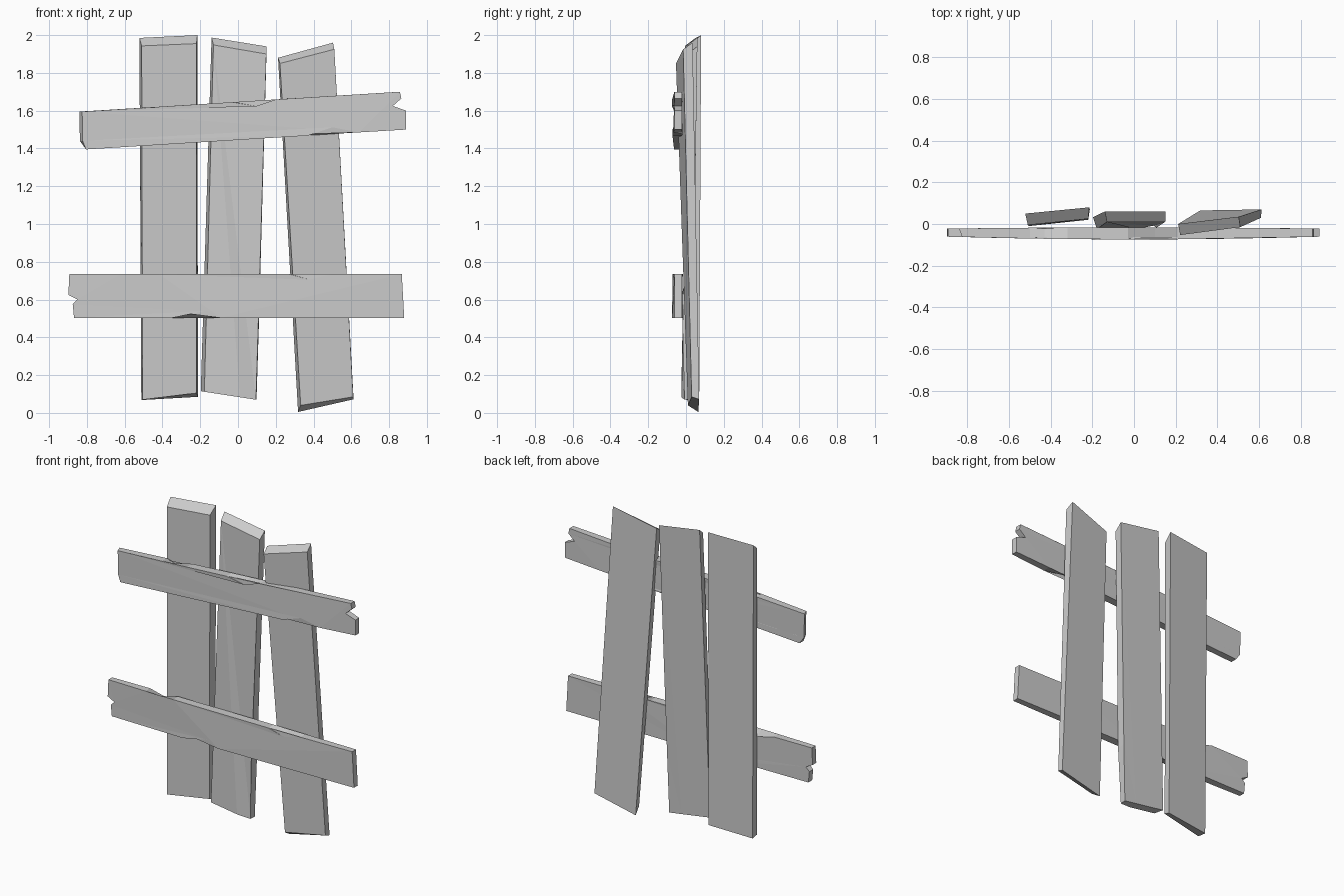
import bpy, bmesh


def slab(name, front, back):
    """Board made from matching front and back outlines of (x, y, z) points."""
    bm = bmesh.new()
    f = [bm.verts.new(p) for p in front]
    b = [bm.verts.new(p) for p in back]
    n = len(f)
    bm.faces.new(f)
    bm.faces.new(b[::-1])
    for i in range(n):
        j = (i + 1) % n
        bm.faces.new((f[j], f[i], b[i], b[j]))
    bmesh.ops.triangulate(bm, faces=[q for q in bm.faces if len(q.verts) > 4])
    bmesh.ops.recalc_face_normals(bm, faces=bm.faces)
    me = bpy.data.meshes.new(name)
    bm.to_mesh(me)
    bm.free()
    ob = bpy.data.objects.new(name, me)
    bpy.context.collection.objects.link(ob)
    return ob


def rail(name, outline):
    """Cross board: outline of (x, z, front chip, back chip), bowed to the front."""
    front, back = [], []
    for x, z, fc, bc in outline:
        bow = max(0, 1 - (x / 0.88) ** 2)
        inset = 0.015 if x < -0.83 and name == "upper_rail" else 0
        front.append((x + inset, -0.061 - 0.013 * bow, z + fc))
        back.append((x, -0.022 + 0.006 * bow, z + bc))
    return slab(name, front, back)


# Upright planks, corners: bottom left, bottom right, top right, top left
slab("left_plank",
     [(-0.505, -0.01, 0.07), (-0.22, 0.02, 0.105), (-0.22, 0.025, 1.955), (-0.51, -0.005, 1.943)],
     [(-0.512, 0.045, 0.068), (-0.212, 0.07, 0.085), (-0.215, 0.08, 2.0), (-0.522, 0.05, 1.985)])

slab("middle_plank",
     [(-0.178, -0.025, 0.112), (0.01, -0.024, 0.083), (0.095, -0.008, 0.07), (0.108, -0.018, 0.45),
      (0.15, 0.01, 1.90), (-0.13, 0.01, 1.948)],
     [(-0.197, 0.033, 0.115), (0.01, 0.033, 0.083), (0.098, 0.033, 0.07), (0.11, 0.038, 0.45),
      (0.152, 0.06, 1.94), (-0.14, 0.06, 1.987)])

slab("right_plank",
     [(0.332, 0.01, 0.04), (0.61, 0.03, 0.085), (0.51, -0.015, 1.925), (0.222, -0.053, 1.85)],
     [(0.318, 0.065, 0.005), (0.612, 0.07, 0.072), (0.503, 0.035, 1.96), (0.212, 0.0, 1.88)])

# Cross rails with broken ends and chipped edges
rail("upper_rail", [
    (-0.805, 1.395, 0, 0), (0.37, 1.468, 0, 0), (0.50, 1.477, 0.035, 0), (0.64, 1.485, 0, 0),
    (0.89, 1.50, 0, 0), (0.89, 1.60, 0, 0), (0.82, 1.625, 0, 0), (0.865, 1.665, 0, 0),
    (0.857, 1.70, 0, 0), (0.21, 1.66, 0, 0), (0.10, 1.653, -0.03, 0), (-0.03, 1.645, 0, 0),
    (-0.32, 1.627, 0, 0), (-0.43, 1.62, 0, -0.025), (-0.50, 1.616, 0, 0),
    (-0.84, 1.595, 0, 0), (-0.837, 1.44, 0, 0)])

rail("lower_rail", [
    (-0.868, 0.503, 0, 0), (-0.35, 0.503, 0, 0), (-0.17, 0.503, 0.037, 0), (-0.09, 0.503, 0, 0),
    (0.88, 0.503, 0, 0), (0.867, 0.735, 0, 0), (0.50, 0.735, 0, 0), (0.38, 0.735, -0.03, 0),
    (0.27, 0.735, 0, 0), (-0.42, 0.735, 0, 0), (-0.50, 0.735, 0, -0.03), (-0.62, 0.735, 0, 0),
    (-0.893, 0.735, 0, 0), (-0.898, 0.625, 0, 0), (-0.85, 0.6, 0, 0), (-0.875, 0.575, 0, 0)])
